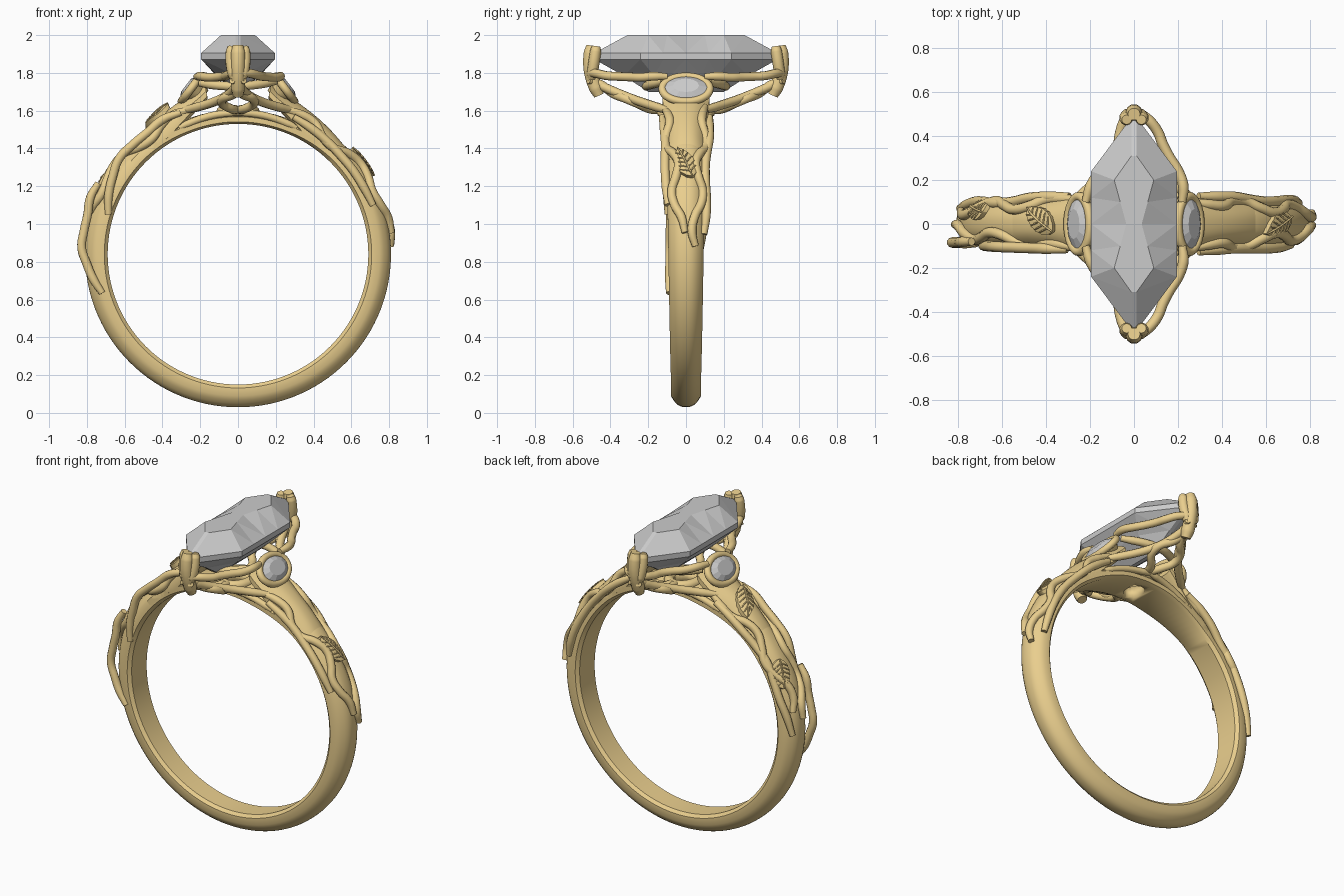
import bpy, bmesh
from math import sin, cos, pi, radians
from mathutils import Vector, Matrix

if "Cube" in bpy.data.objects:
    bpy.data.objects.remove(bpy.data.objects["Cube"])

CZ, RI = 0.84, 0.69                      # finger hole centre height and radius
gold = bpy.data.materials.new("gold")
gold.diffuse_color = (0.82, 0.62, 0.27, 1)
gold.use_nodes = True
gold.node_tree.nodes["Principled BSDF"].inputs["Base Color"].default_value = gold.diffuse_color


def ramp(a, a0, a1, v0, v1, power=1.0):
    t = min(max((abs(a) - a0) / (a1 - a0), 0), 1)
    return v0 + (v1 - v0) * t ** power


# ring profile by angle from the top, in degrees
def outer(a):
    return ramp(a, 10, 45, .95, .806, .5) + ramp(a, 60, 150, 0, .034)


def shank_outer(a):
    return min(outer(a), ramp(a, 20, 45, .765, .81))


def arm_inner(a):
    return ramp(a, 10, 30, .86, .70, .7)


def width(a):
    return ramp(a, 14, 38, .125, .10) - ramp(a, 60, 150, 0, .02)


def crown(f):                            # domed top of the band section
    return 1 - 0.5 * min(abs(f), 1) ** 2.6


def polar(a, y, r):
    return Vector((r * sin(radians(a)), y, CZ + r * cos(radians(a))))


def surf(a, y, lift=0.0):
    return polar(a, y, RI + (outer(a) - RI) * crown(y / width(a)) + lift)


def activate(ob):
    bpy.ops.object.select_all(action='DESELECT')
    ob.select_set(True)
    bpy.context.view_layer.objects.active = ob


def loft(name, rings, closed=False, mat=gold, smooth=True):
    n, m = len(rings[0]), len(rings)
    faces = []
    for i in range(m if closed else m - 1):
        j = (i + 1) % m
        for k in range(n):
            l = (k + 1) % n
            faces.append((i * n + k, i * n + l, j * n + l, j * n + k))
    if not closed:
        faces += [tuple(range(n)), tuple(range((m - 1) * n, m * n))]
    me = bpy.data.meshes.new(name)
    me.from_pydata([tuple(v) for ring in rings for v in ring], [], faces)
    bm = bmesh.new()
    bm.from_mesh(me)
    bmesh.ops.recalc_face_normals(bm, faces=bm.faces)
    if not smooth:
        bmesh.ops.triangulate(bm, faces=bm.faces)
    bm.to_mesh(me)
    bm.free()
    ob = bpy.data.objects.new(name, me)
    bpy.context.collection.objects.link(ob)
    if mat:
        me.materials.append(mat)
    if smooth:
        activate(ob)
        bpy.ops.object.shade_smooth_by_angle(angle=radians(40))
    return ob


def section(a, ri, ro):                  # D-shaped band section at one angle
    w, h = width(a), ro - ri
    pts = [polar(a, -.8 * w, ri), polar(a, -w, ri + .15 * h)]
    pts += [polar(a, w * f / 6, ri + h * crown(f / 6)) for f in range(-6, 7)]
    return pts + [polar(a, w, ri + .15 * h), polar(a, .8 * w, ri)]


def tube(name, pts, rad=.023, closed=False, taper=.75, res=6):
    cu = bpy.data.curves.new(name, 'CURVE')
    cu.dimensions = '3D'
    cu.bevel_depth, cu.bevel_resolution = rad, 3
    cu.resolution_u, cu.use_fill_caps = res, True
    sp = cu.splines.new('BEZIER')
    sp.bezier_points.add(len(pts) - 1)
    sp.use_cyclic_u = closed
    for i, (bp, p) in enumerate(zip(sp.bezier_points, pts)):
        bp.co = p
        bp.handle_left_type = bp.handle_right_type = 'AUTO'
        bp.radius = taper if not closed and i in (0, len(pts) - 1) else 1
    ob = bpy.data.objects.new(name, cu)
    bpy.context.collection.objects.link(ob)
    cu.materials.append(gold)
    activate(ob)
    bpy.ops.object.convert(target='MESH')
    bpy.ops.object.shade_smooth_by_angle(angle=radians(50))


def ellipse(rx, ry, z, n, mat=Matrix()):
    return [mat @ Vector((rx * cos(2 * pi * k / n), ry * sin(2 * pi * k / n), z)) for k in range(n)]


# shank, with a round hole under the centre stone
shank = loft("shank", [section(a, RI, shank_outer(a)) for a in range(-180, 180, 3)], closed=True)
cutter = loft("hole_cutter", [ellipse(.055, .07, z, 24) for z in (1.45, 1.7)], mat=None)
cutter.hide_render = True
mod = shank.modifiers.new("hole", 'BOOLEAN')
mod.object, mod.solver = cutter, 'EXACT'
activate(shank)
bpy.ops.object.modifier_apply(modifier="hole")
bpy.data.objects.remove(cutter)
tube("seat_ring", ellipse(.085, .115, 1.595, 16), .03, closed=True)

# rising shoulders with bezel-set oval side stones
SIDES = ((1, "right"), (-1, "left"))
for s, side in SIDES:
    loft(side + "_shoulder", [section(s * a, arm_inner(a), outer(a) - .004) for a in range(11, 50, 2)])
    M = Matrix.Translation((s * .25, 0, 1.715)) @ Matrix.Rotation(s * radians(53), 4, 'Y')
    tube(side + "_bezel", ellipse(.083, .125, 0, 16, M), .021, closed=True)
    loft(side + "_bezel_cup", [ellipse(.088 - d, .13 - 1.4 * d, -2 * d, 24, M) for d in (0, .02, .04)])
    loft(side + "_stone", [ellipse(.075 * k, .115 * k, z, 12, M)
                           for k, z in ((.6, .032), (1, .012), (1, 0), (.3, -.05))], mat=None, smooth=False)


# centre stone: six-sided marquise with a waisted table
def marquise(waist, shoulder, y, tip, z):
    q = [((waist + (shoulder - waist) * k), y * k) for k in (0, .5, 1)] + [(.012, tip)]
    half = q + [(-x, v) for x, v in reversed(q)]
    return [Vector((x, v, z)) for x, v in half] + [Vector((x, -v, z)) for x, v in reversed(half) if v > 0]


loft("centre_stone", [marquise(.035, .09, .2, .31, 2.0), marquise(.195, .195, .24, .485, 1.905),
                      marquise(.195, .195, .24, .485, 1.872), marquise(.115, .11, .17, .33, 1.785),
                      marquise(.013, .013, .12, .2, 1.70)], mat=None, smooth=False)


# gallery strand: straight run with a sideways bulge and a ripple
def strand(name, p, q, bulge, ripple=.0, rad=.024):
    p, q, pts = Vector(p), Vector(q), []
    for i in range(8):
        t = i / 7
        w = ripple * sin(t * 3 * pi)
        pts.append(p.lerp(q, t) + Vector(bulge) * sin(pi * t) + Vector((w, 0, abs(w) * .4)))
    tube(name, pts, rad)


# prongs and twining gallery at each end of the stone
for t, end in ((1, "back"), (-1, "front")):
    strand(end + "_prong", (0, t * .46, 1.68), (0, t * .5, 1.945), (0, t * .025, 0), rad=.038)
    for s, side in SIDES:
        tag = f"{end}_{side}_"
        strand(tag + "claw", (s * .02, t * .5, 1.77), (s * .033, t * .475, 1.94), (s * .01, 0, 0), rad=.03)
        strand(tag + "strut", (s * .29, t * .09, 1.6), (0, t * .49, 1.75), (-s * .06, 0, -.01))
        strand(tag + "rail", (s * .22, t * .1, 1.78), (0, t * .525, 1.80), (.05 if s > 0 else .01, t * .02, -.015), s * .015)
        strand(tag + "stem", (s * .06, t * .06, 1.57), (s * .03, t * .515, 1.76), (0, 0, -.03), -s * .045)
        strand(tag + "base_vine", (s * .31, t * .1, 1.51), (0, t * .14, 1.59), (0, 0, .02), rad=.02)
    strand(end + "_cross_vine", (-.2, t * .12, 1.745), (.2, t * .12, 1.755), (0, t * .09, -.02))


# vines: waves laid on the shoulder surface
def vine(name, a0, a1, y0, y1, amp, waves, phase=0.0):
    n = max(6, int(waves * 4) + 2)
    pts = []
    for i in range(n + 1):
        t = i / n
        y = y0 + (y1 - y0) * t + amp * sin(2 * pi * waves * t + phase) * min(1, 4 * t)
        pts.append(surf(a0 + (a1 - a0) * t, y, .006))
    tube(name, pts, .024)


# edge vines: run down the flank and curl in toward the finger
def flank(name, a0, a1, y0, y1, r0, r1):
    tube(name, [polar(a0 + (a1 - a0) * i / 7, y0 + (y1 - y0) * i / 7,
                      r0 + (r1 - r0) * (i / 7) ** 4 + .008 * sin(i * 2)) for i in range(8)], .024)


vine("right_vine_front", 19, 82, -.11, -.03, .026, 2.3, 0)
vine("right_vine_back", 19, 87, .10, .05, .024, 2.5, pi)
vine("right_edge_back", 22, 82, .125, .095, .008, 1.5)
vine("right_edge_front", 22, 70, -.125, -.095, .006, 1)
vine("left_vine_front", -19, -84, -.11, -.02, .026, 2.3, .5)
vine("left_vine_back", -19, -80, .11, .06, .025, 2, 0)
vine("left_edge_back", -22, -90, .125, .08, .01, 1.7)
flank("left_edge_front", -22, -73, -.115, -.095, .81, .71)
flank("left_long_vine", -63, -106, -.08, -.088, .83, .74)


# veined leaves laid on the vines, from stalk to tip
def leaf(name, a0, y0, a1, y1, half=.05):
    arc = radians(1) * .84
    axis = Vector(((a1 - a0) * arc, y1 - y0))
    d = axis.normalized()

    def at(t, u, up=0.0):
        p = axis * t + Vector((-d.y, d.x)) * u
        return surf(a0 + p.x / arc, y0 + p.y, .028 + up - abs(u) * .12)

    def wid(t):
        return half * sin(pi * min(t, 1) ** .8) ** .8 + .001 if t < .999 else .001
    n = 12
    rim = [(f / 2, 0) for f in range(-2, 3)] + [(1, -.025), (-1, -.025)]
    loft(name, [[at(i / n, wid(i / n) * f * (1 + .07 * (i % 2)), h) for f, h in rim] for i in range(n + 1)])
    tube(name + "_midrib", [at(t / 5, 0, .004) for t in range(6)], .005, res=3)
    for i in range(1, 6):
        for s, side in SIDES:
            t = i * .14
            w = wid(min(t + .16, .95)) * .92 * s
            tube(f"{name}_{side}_vein_{i}", [at(t + .08 * k, w * k / 2, .004) for k in range(3)], .004, res=2)


leaf("right_leaf", 60, .035, 47, -.045)
leaf("left_upper_leaf", -25, -.035, -36, .075)
leaf("left_lower_leaf", -57, .055, -69, .085, .045)
